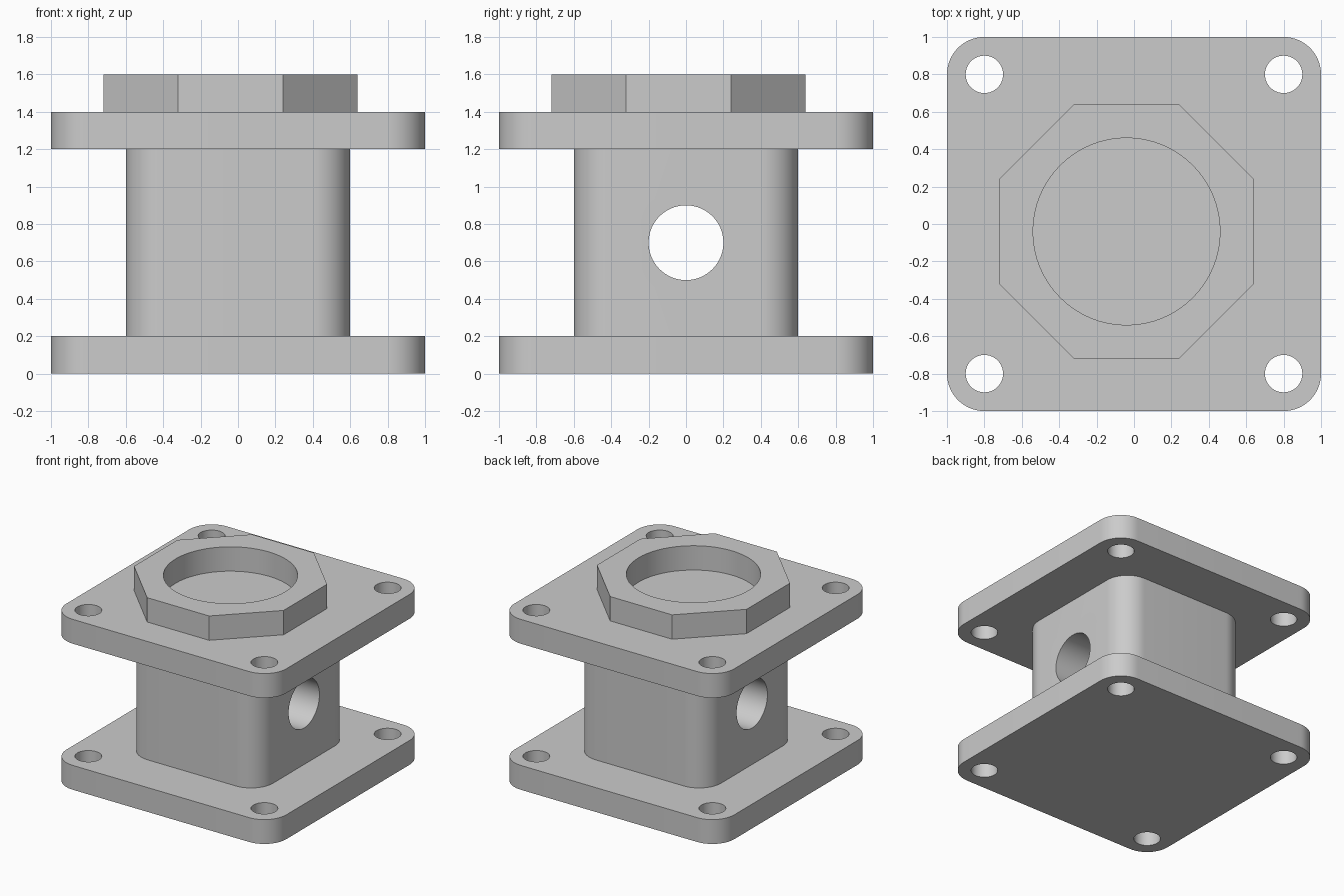
import bpy
import bmesh
from math import pi, cos, sin, tan, radians

cube = bpy.data.objects.get("Cube")
if cube:
    bpy.data.objects.remove(cube, do_unlink=True)

# Single plain grey metal
GREY = (0.6, 0.6, 0.6, 1.0)
metal = bpy.data.materials.new("grey metal")
metal.use_nodes = True
metal.diffuse_color = GREY
metal.node_tree.nodes["Principled BSDF"].inputs["Base Color"].default_value = GREY


def rounded_square(half, radius, steps=14):
    """Outline of a square with rounded corners."""
    inner = half - radius
    points = []
    for i, (sx, sy) in enumerate([(1, 1), (-1, 1), (-1, -1), (1, -1)]):
        for k in range(steps + 1):
            a = (i + k / steps) * pi / 2
            points.append((sx * inner + radius * cos(a), sy * inner + radius * sin(a)))
    return points


def polygon(radius, sides, centre=(0, 0), turn=0.0):
    """Outline of a regular polygon."""
    angles = [turn + 2 * pi * k / sides for k in range(sides)]
    return [(centre[0] + radius * cos(a), centre[1] + radius * sin(a)) for a in angles]


def prism(name, outline, low, high):
    """Extrude an outline from one height to another."""
    bm = bmesh.new()
    base = bm.faces.new([bm.verts.new((x, y, low)) for x, y in outline])
    top = bmesh.ops.extrude_face_region(bm, geom=[base])["geom"]
    bmesh.ops.translate(bm, vec=(0, 0, high - low),
                        verts=[v for v in top if isinstance(v, bmesh.types.BMVert)])
    bmesh.ops.recalc_face_normals(bm, faces=bm.faces)
    mesh = bpy.data.meshes.new(name)
    bm.to_mesh(mesh)
    bm.free()
    mesh.materials.append(metal)
    part = bpy.data.objects.new(name, mesh)
    bpy.context.collection.objects.link(part)
    return part


def select_only(part):
    bpy.ops.object.select_all(action="DESELECT")
    part.select_set(True)
    bpy.context.view_layer.objects.active = part


def cut(part, cutter):
    """Subtract the cutter from the part, then discard it."""
    cutter.hide_render = True
    mod = part.modifiers.new("hole", "BOOLEAN")
    mod.operation = "DIFFERENCE"
    mod.solver = "EXACT"
    mod.object = cutter
    select_only(part)
    bpy.ops.object.modifier_apply(modifier=mod.name)
    bpy.data.objects.remove(cutter, do_unlink=True)


def finish(part):
    select_only(part)
    bpy.ops.object.shade_smooth_by_angle(angle=radians(30))


# Two square flanges with a bolt hole in each corner
for name, low in (("bottom_flange", 0.0), ("top_flange", 1.2)):
    flange = prism(name, rounded_square(1.0, 0.2), low, low + 0.2)
    for x in (-0.8, 0.8):
        for y in (-0.8, 0.8):
            cut(flange, prism("bolt_hole", polygon(0.1, 48, (x, y)), low - 0.1, low + 0.3))
    finish(flange)

# Square column with a round cross hole from side to side
column = prism("column", rounded_square(0.6, 0.2), 0.2, 1.2)
cross_hole = prism("cross_hole", polygon(0.2, 64), -1.0, 1.0)
cross_hole.rotation_euler.y = pi / 2
cross_hole.location.z = 0.7
cut(column, cross_hole)
finish(column)

# Octagonal collar, slightly off centre, with a round bore down to the flange
offset = (-0.04, -0.04)
collar = prism("octagon_collar", polygon(0.68 / cos(pi / 8), 8, offset, pi / 8), 1.4, 1.6)
cut(collar, prism("bore", polygon(0.5, 64, offset), 1.3, 1.7))
finish(collar)
